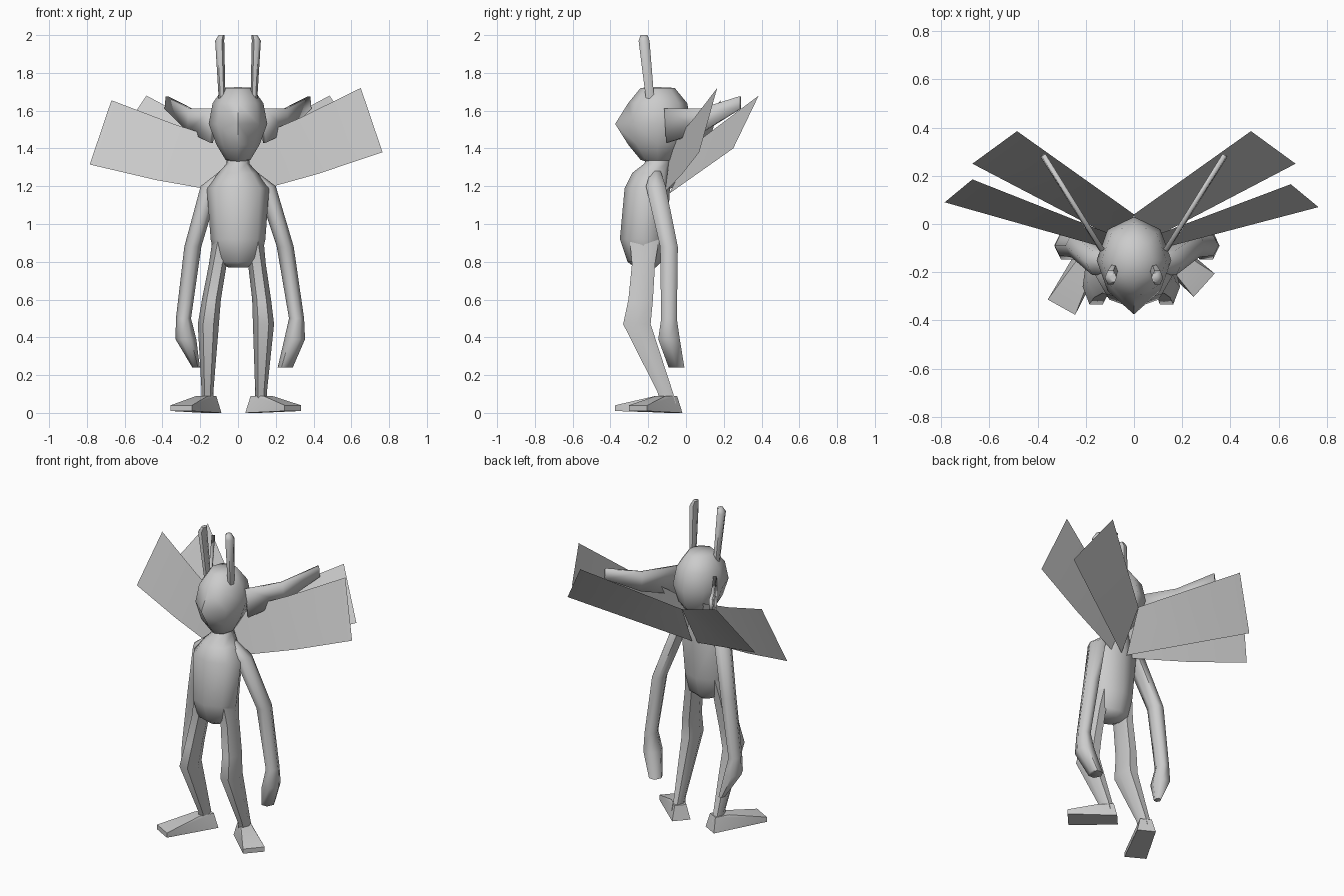
import bpy
import bmesh
import math
from mathutils import Vector

default_cube = bpy.data.objects.get("Cube")
if default_cube:
    bpy.data.objects.remove(default_cube, do_unlink=True)

grey = bpy.data.materials.new("plain_grey")
grey.use_nodes = True
grey.diffuse_color = (.6, .6, .6, 1)
shader = grey.node_tree.nodes["Principled BSDF"]
shader.inputs["Base Color"].default_value = grey.diffuse_color


def finish(name, bm, sharp_angle):
    """Turn a bmesh into a coloured, smoothly shaded object."""
    bmesh.ops.recalc_face_normals(bm, faces=bm.faces)
    mesh = bpy.data.meshes.new(name)
    bm.to_mesh(mesh)
    bm.free()
    mesh.materials.append(grey)
    part = bpy.data.objects.new(name, mesh)
    bpy.context.collection.objects.link(part)
    bpy.ops.object.select_all(action="DESELECT")
    part.select_set(True)
    bpy.context.view_layer.objects.active = part
    bpy.ops.object.shade_smooth_by_angle(angle=math.radians(sharp_angle))
    return part


def loft(name, sections, sides):
    """Skin level elliptical rings given as (centre, half_width, half_depth)."""
    bm = bmesh.new()
    rings = []
    for centre, half_width, half_depth in sections:
        ring = []
        for step in range(sides):
            angle = math.tau * step / sides
            offset = Vector((half_width * math.cos(angle), half_depth * math.sin(angle), 0))
            ring.append(bm.verts.new(centre + offset))
        rings.append(ring)
    for lower, upper in zip(rings, rings[1:]):
        for step in range(sides):
            after = (step + 1) % sides
            bm.faces.new((lower[step], lower[after], upper[after], upper[step]))
    bm.faces.new(rings[0])
    bm.faces.new(rings[-1])
    return finish(name, bm, 65)


def limb(name, side, path, depth, lean=0):
    """Tube along (x, y, z, radius); lean moves its lower end sideways."""
    top = path[-1][2]
    sections = []
    for x, y, z, radius in path:
        x += lean * (1 - z / top)
        sections.append((Vector((side * x, y, z)), radius, radius * depth))
    return loft(name, sections, 6)


def panel(name, side, root_top, root_bottom, tip_top, tip_bottom, sag=0):
    """Thin blade of two strips, whose middle hangs by the sag."""
    bm = bmesh.new()
    edges = []
    for root, tip in ((root_top, tip_top), (root_bottom, tip_bottom)):
        root, tip = Vector(root), Vector(tip)
        middle = root.lerp(tip, .5) - Vector((0, 0, sag))
        edges.append([bm.verts.new((side * p.x, p.y, p.z)) for p in (root, middle, tip)])
    upper, lower = edges
    for i in range(len(upper) - 1):
        bm.faces.new((upper[i], upper[i + 1], lower[i + 1], lower[i]))
    return finish(name, bm, 20)


def foot(name, side, ankle_x, turn, length):
    """Wedge from a raised ankle to a flat toe, turned outwards."""
    ankle = Vector((side * ankle_x, -.1, 0))
    angle = math.radians(turn)
    ahead = Vector((side * math.sin(angle), -math.cos(angle), 0))
    across = Vector((-ahead.y, ahead.x, 0))
    up = Vector((0, 0, 1))
    bm = bmesh.new()
    for sign in (-1, 1):
        heel = ankle - ahead * .06 + across * sign * .055
        toe = ankle + ahead * length + across * sign * .065
        shin = ankle + across * sign * .035 + up * .09
        for point in (heel, toe + up * .01, toe + up * .04,
                      shin - ahead * .04, shin + ahead * .05):
            bm.verts.new(point)
    bmesh.ops.convex_hull(bm, input=bm.verts)
    return finish(name, bm, 40)


# Torso and neck: height, half width, front, back
torso_profile = (
    (.77, .05, -.27, -.16),
    (.8, .12, -.31, -.13),
    (.92, .145, -.35, -.1),
    (1.19, .165, -.325, -.085),
    (1.27, .105, -.285, -.085),
    (1.32, .06, -.22, -.08),
    (1.4, .06, -.2, -.06),
)
loft("torso", [(Vector((0, (front + back) / 2, z)), half_width, (back - front) / 2)
               for z, half_width, front, back in torso_profile], 8)

# Head: faceted ball with a narrow jaw, flattened crown and pointed nose
head = bmesh.new()
bmesh.ops.create_uvsphere(head, u_segments=8, v_segments=6, radius=1)
nose = min(head.verts, key=lambda vert: vert.co.y)
for vert in head.verts:
    jaw = .85 if vert.co.z < -.1 else 1
    vert.co.x *= .155 * jaw
    vert.co.y = vert.co.y * .18 - .15
    vert.co.z = min(vert.co.z * .22 + 1.53, 1.725)
nose.co.y = -.375
finish("head", head, 65)

for label, side in (("left", 1), ("right", -1)):
    is_left = side > 0

    # Antennae
    limb(label + "_antenna", side, (
        (.084, -.19, 1.66, .018),
        (.097, -.222, 1.97, .024),
        (.087, -.222, 2, .015),
    ), depth=1.4)

    # Long swept-back ears
    ear = panel(label + "_ear", side,
                root_top=(.13, -.11, 1.61), root_bottom=(.14, -.1, 1.43),
                tip_top=(.375, .285, 1.675), tip_bottom=(.38, .285, 1.61), sag=.03)
    thickness = ear.modifiers.new("thickness", "SOLIDIFY")
    thickness.thickness = .02
    thickness.offset = 0

    # Front wings: the right one hangs lower and reaches further
    reach = Vector((0, 0, 0)) if is_left else Vector((.02, .02, -.065))
    panel(label + "_front_wing", side,
          root_top=(0, -.08, 1.42), root_bottom=(.08, -.11, 1.17),
          tip_top=Vector((.65, .165, 1.72)) + reach,
          tip_bottom=Vector((.765, .07, 1.38)) + reach, sag=.01)

    # Rear wings
    panel(label + "_rear_wing", side,
          root_top=(0, .04, 1.42), root_bottom=(.02, -.09, 1.16),
          tip_top=(.485, .385, 1.68), tip_bottom=(.67, .25, 1.4))

    # Arms ending in mitten hands
    limb(label + "_arm", side, (
        (.25, -.05, .24, .04 if is_left else .02),
        (.3, -.09, .39, .055),
        (.31, -.09, .5, .04),
        (.25, -.09, .88, .045),
        (.15, -.16, 1.2, .05),
        (.07, -.16, 1.28, .025),
    ), depth=1.2, lean=0 if is_left else -.035)

    # Legs
    limb(label + "_leg", side, (
        (.122, -.095, .05, .033),
        (.122, -.11, .11, .031),
        (.135, -.26, .47, .056),
        (.125, -.24, .6, .05),
        (.1, -.225, .79, .047),
        (.075, -.22, .92, .06),
    ), depth=1.5, lean=0 if is_left else .045)

# Feet: the right one points further forward
foot("left_foot", 1, ankle_x=.12, turn=48, length=.23)
foot("right_foot", -1, ankle_x=.165, turn=29, length=.28)
